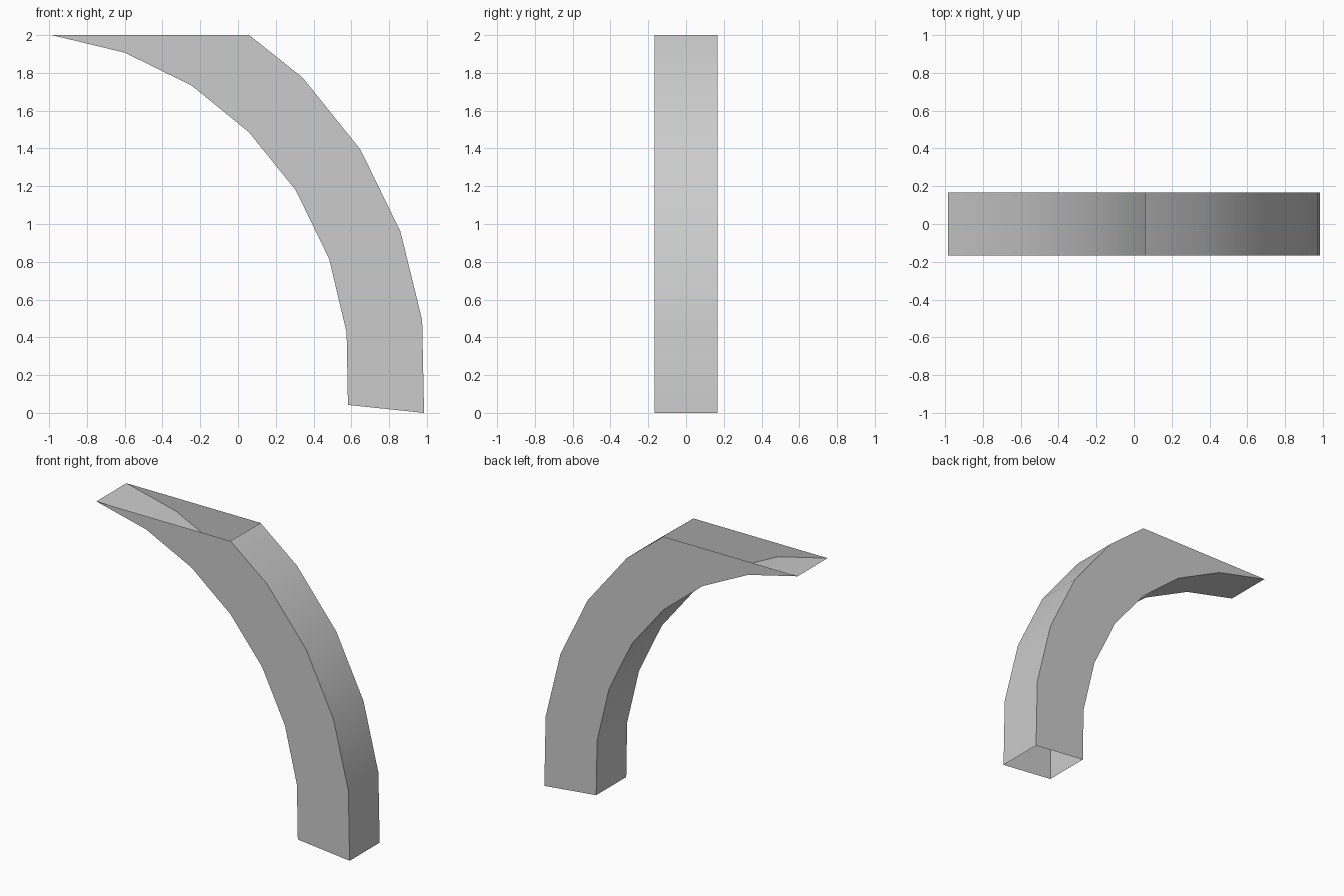
import bpy
import math

cube = bpy.data.objects.get("Cube")
if cube:
    bpy.data.objects.remove(cube, do_unlink=True)

HALF_WIDTH = 0.167

# Side profiles (x, z), from the foot up to the top plane
OUTER = [(0.985, 0), (0.975, 0.49), (0.86, 0.96), (0.648, 1.394),
         (0.342, 1.775), (0.059, 2)]
INNER = [(0.582, 0.042), (0.575, 0.426), (0.482, 0.817), (0.305, 1.18),
         (0.057, 1.487), (-0.245, 1.733), (-0.599, 1.907), (-0.985, 2)]

# Plain grey material
grey = bpy.data.materials.new("plain grey")
grey.use_nodes = True
colour = (0.6, 0.6, 0.6, 1)
grey.diffuse_color = colour
grey.node_tree.nodes["Principled BSDF"].inputs["Base Color"].default_value = colour

# Both side outlines share one vertex ring; foot and top stay open
ring = OUTER + INNER[::-1]
n = len(ring)
verts = [(x, y, z) for y in (-HALF_WIDTH, HALF_WIDTH) for x, z in ring]
open_edges = {len(OUTER) - 1, n - 1}
faces = [tuple(range(n - 1, -1, -1)), tuple(range(n, 2 * n))]
faces += [(i, i + 1, i + 1 + n, i + n) for i in range(n) if i not in open_edges]
# Face winding: the front outline must face -y
faces = [tuple(reversed(f)) for f in faces[:2]] + faces[2:]

mesh = bpy.data.meshes.new("curved_brace")
mesh.from_pydata(verts, [], faces)
mesh.materials.append(grey)
brace = bpy.data.objects.new("curved_brace", mesh)
bpy.context.collection.objects.link(brace)

# Smooth curved strips, crisp side edges
bpy.context.view_layer.objects.active = brace
brace.select_set(True)
bpy.ops.object.shade_smooth_by_angle(angle=math.radians(40))
